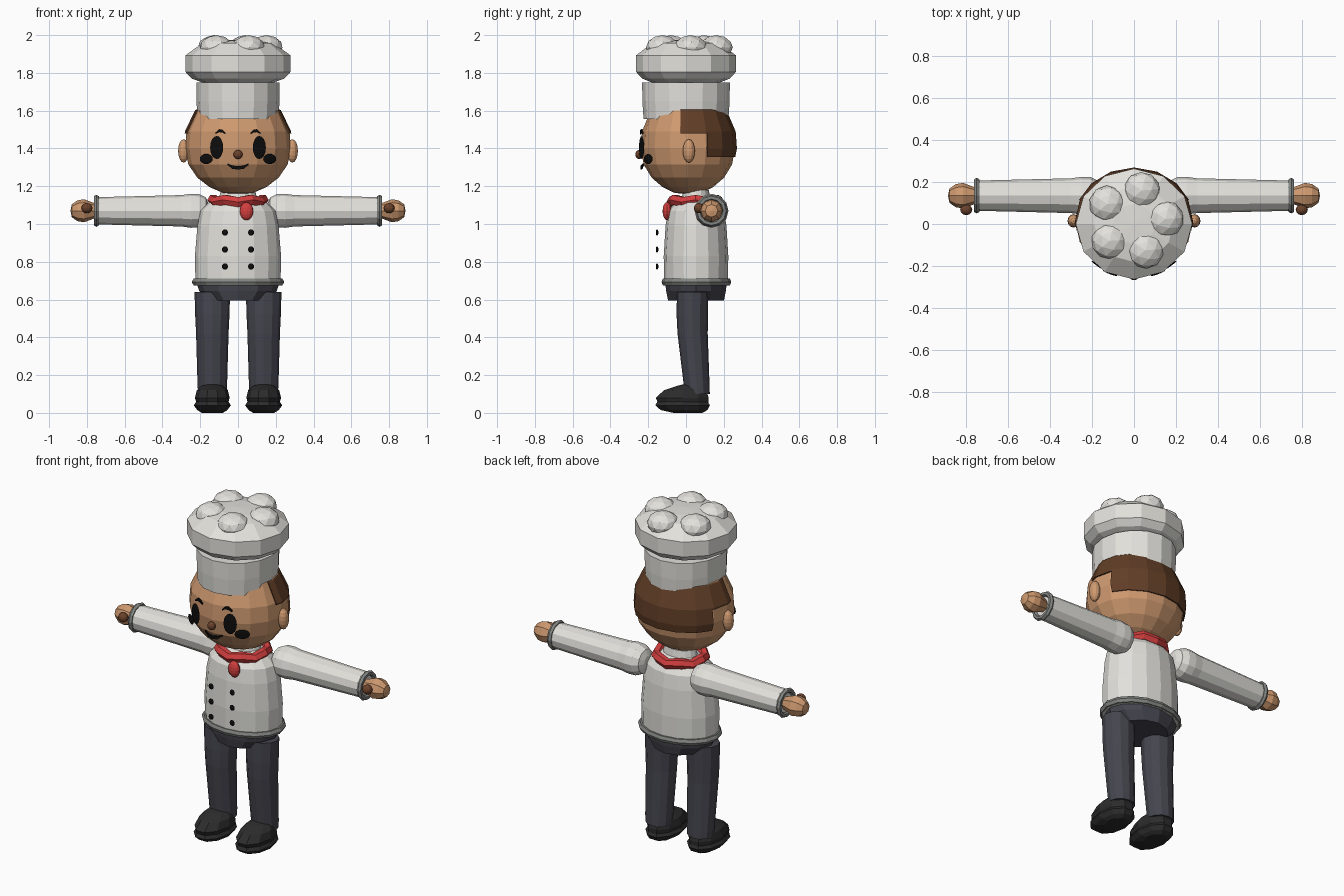
import bpy, bmesh, math
from mathutils import Matrix, Vector

if "Cube" in bpy.data.objects:
    bpy.data.objects.remove(bpy.data.objects["Cube"])


def material(name, r, g, b):
    m = bpy.data.materials.new(name)
    m.use_nodes = True
    m.diffuse_color = (r, g, b, 1)
    bsdf = m.node_tree.nodes["Principled BSDF"]
    bsdf.inputs["Base Color"].default_value = (r, g, b, 1)
    bsdf.inputs["Roughness"].default_value = 0.8
    return m


SKIN = material("tan skin", 0.62, 0.32, 0.16)
WHITE = material("white cloth", 0.76, 0.75, 0.71)
RED = material("red cloth", 0.66, 0.05, 0.05)
HAIR = material("brown hair", 0.12, 0.048, 0.02)
PANTS = material("charcoal trousers", 0.06, 0.06, 0.078)
SHOE = material("black leather", 0.025, 0.025, 0.025)
INK = material("black ink", 0.004, 0.004, 0.004)
GREY = material("grey trim", 0.23, 0.24, 0.225)
BROWN = material("dark brown", 0.15, 0.055, 0.025)
parts = []


def finish(name, bm, mat, matrix=Matrix()):
    bmesh.ops.recalc_face_normals(bm, faces=bm.faces)
    mesh = bpy.data.meshes.new(name)
    bm.to_mesh(mesh)
    bm.free()
    mesh.transform(matrix)
    mesh.materials.append(mat)
    obj = bpy.data.objects.new(name, mesh)
    bpy.context.collection.objects.link(obj)
    parts.append(obj)
    return obj


def loft_mesh(rings, seg):
    """Join elliptical rings given as (z, rx, ry, y offset)."""
    bm = bmesh.new()
    loops = []
    for z, rx, ry, oy in rings:
        angles = [math.tau * i / seg for i in range(seg)]
        loops.append([bm.verts.new((rx * math.cos(a), oy + ry * math.sin(a), z)) for a in angles])
    for low, high in zip(loops, loops[1:]):
        for i in range(seg):
            j = (i + 1) % seg
            bm.faces.new((low[i], low[j], high[j], high[i]))
    bm.faces.new(loops[0])
    bm.faces.new(loops[-1])
    bmesh.ops.remove_doubles(bm, verts=bm.verts, dist=1e-4)
    return bm


def loft(name, rings, mat, seg=12, matrix=Matrix()):
    return finish(name, loft_mesh(rings, seg), mat, matrix)


def lathe_rings(profile, depth=1, y=0):
    return [(z, r, r * depth, y) for r, z in profile]


def ball(name, loc, size, mat, turn=0, ico=False):
    bm = bmesh.new()
    if ico:
        bmesh.ops.create_icosphere(bm, subdivisions=2, radius=1)
    else:
        bmesh.ops.create_uvsphere(bm, u_segments=12, v_segments=8, radius=1)
    place = Matrix.Translation(loc) @ Matrix.Rotation(turn, 4, "Z") @ Matrix.Diagonal((*size, 1))
    return finish(name, bm, mat, place)


def ring(name, major, minor, mat, matrix, seg=16, wave=0):
    bm = bmesh.new()
    rows = []
    for i in range(seg):
        a = math.tau * i / seg
        row = []
        for k in range(6):
            b = math.tau * k / 6
            r = major + minor * math.cos(b)
            z = minor * math.sin(b) + wave * (-1) ** i
            row.append(bm.verts.new((r * math.cos(a), r * math.sin(a), z)))
        rows.append(row)
    for i in range(seg):
        p, q = rows[i], rows[(i + 1) % seg]
        for k in range(6):
            n = (k + 1) % 6
            bm.faces.new((p[k], q[k], q[n], p[n]))
    return finish(name, bm, mat, matrix)


def stroke(name, points, width, mat):
    """Thin tapered ribbon drawn on the face, from (x, y, z) points."""
    bm = bmesh.new()
    loops = []
    for i, p in enumerate(points):
        w = width * (0.5 if i in (0, len(points) - 1) else 1)
        corners = ((-0.004, -w), (0.004, -w), (0.004, w), (-0.004, w))
        loops.append([bm.verts.new(Vector(p) + Vector((0, dy, dz))) for dy, dz in corners])
    for a, b in zip(loops, loops[1:]):
        for k in range(4):
            n = (k + 1) % 4
            bm.faces.new((a[k], a[n], b[n], b[k]))
    bm.faces.new(loops[0])
    bm.faces.new(loops[-1])
    return finish(name, bm, mat)


# Head
head_profile = [(0, 1.157), (0.08, 1.165), (0.15, 1.195), (0.215, 1.245), (0.263, 1.315),
                (0.28, 1.4), (0.273, 1.49), (0.222, 1.6), (0.12, 1.7), (0, 1.73)]
loft("head", lathe_rings(head_profile, 0.89, 0.01), SKIN, 16)

# Hair: a shell of the head trimmed to a stepped cap
bm = loft_mesh(lathe_rings([(r * 1.03, z) for r, z in head_profile], 0.9, 0.01), 16)
TOP, TEMPLE, NAPE, FRONT, STEP = 1.605, 1.48, 1.355, -0.03, 0.115
for axis, heights in ((2, (TOP, TEMPLE, NAPE)), (1, (FRONT, STEP))):
    for h in heights:
        point, normal = Vector(), Vector()
        point[axis], normal[axis] = h, 1
        bmesh.ops.bisect_plane(bm, geom=bm.verts[:] + bm.edges[:] + bm.faces[:],
                               plane_co=point, plane_no=normal)
trim = []
for f in bm.faces:
    c = f.calc_center_median()
    if c.z > TOP or c.z < NAPE or c.y < FRONT or (c.y < STEP and c.z < TEMPLE):
        trim.append(f)
bmesh.ops.delete(bm, geom=trim, context="FACES")
hair = finish("hair", bm, HAIR)
shell = hair.modifiers.new("thickness", "SOLIDIFY")
shell.thickness, shell.offset = 0.015, -1

# Chef hat
loft("hat_band", lathe_rings([(0.214, 1.555), (0.22, 1.65), (0.221, 1.748)], 1.05), WHITE, 16)
loft("hat_puff", lathe_rings([(0.17, 1.742), (0.245, 1.77), (0.278, 1.805), (0.278, 1.893),
                              (0.19, 1.957), (0.1, 1.972), (0, 1.976)], 0.95), WHITE, 12)
for i in range(5):
    a = math.tau * (i / 5) + 0.06
    ball(f"hat_bump_{i + 1}", (0.15 * math.cos(a), 0.15 * math.sin(a) + 0.015, 1.935),
         (0.088, 0.088, 0.065), WHITE, a, ico=True)

# Face centre
ball("nose", (0, -0.248, 1.368), (0.024, 0.02, 0.024), BROWN)
stroke("mouth", [(-0.055, -0.226, 1.316), (-0.03, -0.234, 1.301), (0, -0.238, 1.297),
                 (0.03, -0.234, 1.301), (0.055, -0.226, 1.316)], 0.009, INK)

# Torso
loft("jacket", lathe_rings([(0.225, 0.675), (0.228, 0.83), (0.215, 0.99), (0.198, 1.07),
                            (0.15, 1.12), (0.1, 1.14), (0.09, 1.18)], 0.75, 0.053), WHITE, 16)
ring("jacket_hem", 0.225, 0.02, GREY,
     Matrix.Translation((0, 0.055, 0.693)) @ Matrix.Diagonal((1, 0.755, 1, 1)))
ring("neckerchief", 0.132, 0.03, RED,
     Matrix.Translation((0, 0.05, 1.122)) @ Matrix.Diagonal((1, 0.95, 1, 1)), 12, 0.006)
ball("neckerchief_knot", (0.045, -0.1, 1.068), (0.036, 0.024, 0.048), RED)
loft("trouser_seat", [(0.595, 0.15, 0.148, 0.053), (0.645, 0.205, 0.158, 0.053),
                      (0.69, 0.22, 0.163, 0.053)], PANTS, 12)

# Mirrored parts
for side, s in (("left", 1), ("right", -1)):
    ball(side + "_ear", (s * 0.288, 0.015, 1.387), (0.029, 0.032, 0.062), SKIN)
    ball(side + "_eye", (s * 0.113, -0.235, 1.405), (0.037, 0.0048, 0.061), INK, s * 0.36)
    ball(side + "_cheek", (s * 0.168, -0.2, 1.344), (0.042, 0.0048, 0.027), INK, s * 0.6)
    stroke(side + "_brow", [(s * 0.065, -0.24, 1.478), (s * 0.082, -0.238, 1.492),
                            (s * 0.1, -0.234, 1.494), (s * 0.12, -0.228, 1.48)], 0.008, INK)
    for i, z in enumerate((0.775, 0.865, 0.955)):
        ball(f"{side}_button_{i + 1}", (s * 0.069, -0.153, z), (0.016, 0.007, 0.017), INK)

    # Arm runs sideways from the shoulder
    out = Matrix.Translation((0, 0.135, 1.07)) @ Matrix.Rotation(s * math.pi / 2, 4, "Y")
    loft(side + "_sleeve", lathe_rings([(0.035, 0.155), (0.07, 0.17), (0.088, 0.205), (0.09, 0.25),
                                        (0.083, 0.3), (0.072, 0.748)]), WHITE, 12, out)
    ring(side + "_cuff", 0.07, 0.015, GREY, out @ Matrix.Translation((0, 0, 0.75)), 12)
    loft(side + "_hand", lathe_rings([(0.035, 0.745), (0.046, 0.775), (0.061, 0.815),
                                      (0.055, 0.85), (0.034, 0.88), (0, 0.887)]), SKIN, 8, out)
    ball(side + "_thumb", (s * 0.8, 0.068, 1.084), (0.029, 0.026, 0.027), BROWN)

    # Leg and shoe
    down = Matrix.Translation((s * 0.136, 0, 0))
    loft(side + "_leg", [(0.1, 0.075, 0.066, 0.06), (0.14, 0.078, 0.068, 0.057),
                         (0.42, 0.086, 0.08, 0.035), (0.52, 0.091, 0.083, 0.033),
                         (0.64, 0.094, 0.083, 0.035)], PANTS, 12, down)
    loft(side + "_sole", [(0, 0.055, 0.08, 0.01), (0.015, 0.08, 0.13, -0.01),
                          (0.04, 0.098, 0.152, -0.018), (0.06, 0.085, 0.14, -0.018)], SHOE, 10, down)
    loft(side + "_shoe", [(0.05, 0.083, 0.14, -0.015), (0.08, 0.092, 0.147, -0.02),
                          (0.12, 0.082, 0.117, -0.005), (0.145, 0.055, 0.065, 0.02),
                          (0.157, 0, 0, 0.015)], SHOE, 10, down)

# Smooth shading with crisp edges
for obj in bpy.context.view_layer.objects:
    obj.select_set(obj in parts)
bpy.context.view_layer.objects.active = parts[0]
bpy.ops.object.shade_smooth_by_angle(angle=math.radians(48))
